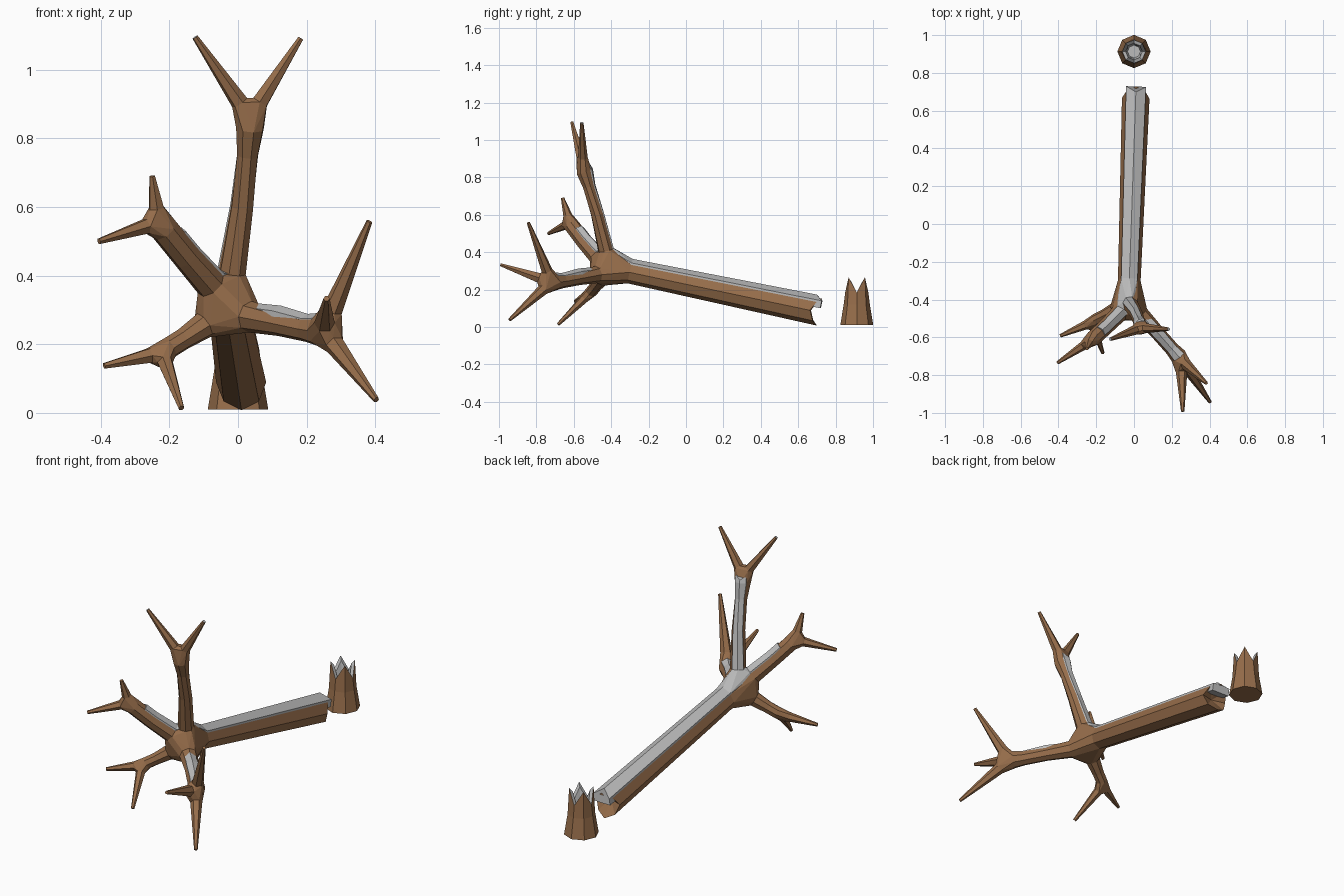
import bpy, bmesh
from math import cos, sin, tau
from mathutils import Vector

cube = bpy.data.objects.get("Cube")
if cube:
    bpy.data.objects.remove(cube)


def material(name, rgb):
    mat = bpy.data.materials.new(name)
    mat.use_nodes = True
    mat.diffuse_color = (*rgb, 1)
    mat.node_tree.nodes["Principled BSDF"].inputs["Base Color"].default_value = (*rgb, 1)
    return mat


BARK = material("brown bark", (0.31, 0.155, 0.07))
SNOW = material("grey snow", (0.5, 0.5, 0.5))


def finish(name, bm, *mats):
    bmesh.ops.recalc_face_normals(bm, faces=bm.faces[:])
    mesh = bpy.data.meshes.new(name)
    bm.to_mesh(mesh)
    bm.free()
    for m in mats:
        mesh.materials.append(m)
    obj = bpy.data.objects.new(name, mesh)
    bpy.context.collection.objects.link(obj)
    return obj


OCTAGON = [(cos(i * tau / 8), sin(i * tau / 8)) for i in range(8)]
HEXAGON = [(cos(i * tau / 6), sin(i * tau / 6)) for i in range(6)]
DRIFT = [(-0.72, 0.3), (-0.72, 0.85), (0, 1.22), (0.72, 0.85), (0.72, 0.3)]


def frame(axis):
    """Sideways and upward directions square to the axis."""
    side = axis.cross(Vector((0, 0, 1))).normalized()
    return side, side.cross(axis).normalized()


def section(centre, axis, radius, shape):
    side, up = frame(axis)
    return [centre + radius * (a * side + b * up) for a, b in shape]


def sections(path, radii, shape):
    pts = [Vector(p) for p in path]
    out = []
    for i, p in enumerate(pts):
        axis = (pts[min(i + 1, len(pts) - 1)] - pts[max(i - 1, 0)]).normalized()
        out.append(section(p, axis, radii[i], shape))
    return out


def loft(bm, rings):
    """Skin a list of rings; returns the end cap."""
    rows = [[bm.verts.new(p) for p in r] for r in rings]
    n = len(rows[0])
    for a, b in zip(rows, rows[1:]):
        for i in range(n):
            j = (i + 1) % n
            bm.faces.new((a[i], a[j], b[j], b[i]))
    bm.faces.new(rows[0])
    return bm.faces.new(rows[-1])


def hull(bm, points):
    """Wrap a joint around the ends of the limbs that meet there."""
    verts = [bm.verts.new(p) for p in points]
    res = bmesh.ops.convex_hull(bm, input=verts)
    spare = {v for v in res["geom_interior"] + res["geom_unused"]
             if isinstance(v, bmesh.types.BMVert)}
    bmesh.ops.delete(bm, geom=list(spare), context='VERTS')


def limb(name, path, radii, fork, tips, reach, spike_r, snowy_tips=False):
    """A branch with a webbed fork and tapering spikes; returns its root ring."""
    bm = bmesh.new()
    rings = sections(path, radii, OCTAGON)
    loft(bm, rings)
    joint = list(rings[-1])
    fork = Vector(fork)
    for tip in map(Vector, tips):
        axis = (tip - fork).normalized()
        spike = sections([fork + axis * reach, tip], [spike_r, 0.009], HEXAGON)
        cap = loft(bm, spike)
        cap.material_index = int(snowy_tips)
        joint += spike[0]
    hull(bm, joint)
    finish(name, bm, BARK, SNOW)
    return rings[0]


def drift(name, path, radii, notch=0.0):
    """A ridged strip of snow lying on a limb; returns its first section."""
    rings = sections(path, radii, DRIFT)
    axis = (Vector(path[-1]) - Vector(path[-2])).normalized()
    rings[-1][2] -= axis * notch
    bm = bmesh.new()
    loft(bm, rings)
    finish(name, bm, SNOW)
    return rings[0]


# Branches
upper = [(-0.017, -0.43, 0.41), (0.012, -0.475, 0.60), (0.028, -0.52, 0.75), (0.035, -0.545, 0.83)]
upper_r = [0.041, 0.034, 0.032, 0.042]
right = [(-0.08, -0.475, 0.375), (-0.15, -0.545, 0.455), (-0.215, -0.605, 0.535)]
right_r = [0.046, 0.042, 0.042]
left = [(0.035, -0.48, 0.28), (0.12, -0.57, 0.262), (0.20, -0.66, 0.245), (0.235, -0.70, 0.24)]
left_r = [0.046, 0.038, 0.038, 0.045]
low = [(-0.10, -0.455, 0.255), (-0.16, -0.485, 0.215), (-0.20, -0.505, 0.19)]
low_r = [0.04, 0.032, 0.032]

hub = [Vector((-0.035, -0.49, 0.31))]
hub += limb("upper_branch", upper, upper_r, (0.035, -0.55, 0.86),
            [(-0.125, -0.61, 1.095), (0.183, -0.557, 1.092)], 0.055, 0.026, True)
hub += limb("right_branch", right, right_r, (-0.232, -0.62, 0.555),
            [(-0.25, -0.66, 0.69), (-0.405, -0.735, 0.50)], 0.045, 0.024)
hub += limb("left_branch", left, left_r, (0.25, -0.72, 0.24),
            [(0.383, -0.843, 0.558), (0.403, -0.943, 0.038), (0.258, -0.992, 0.333)], 0.07, 0.03)
hub += limb("low_branch", low, low_r, (-0.222, -0.52, 0.175),
            [(-0.39, -0.592, 0.137), (-0.165, -0.683, 0.014)], 0.04, 0.024)

# Fallen trunk with a splintered end
trunk = [(-0.025, -0.30, 0.292), (0.01, 0.69, 0.084)]
trunk_r = [0.06, 0.073]
rings = sections(trunk, trunk_r, OCTAGON)
hub += rings[0]
axis = (Vector(trunk[1]) - Vector(trunk[0])).normalized()
rings[1] = [p - axis * 0.025 * (a * a - b * b) for p, (a, b) in zip(rings[1], OCTAGON)]
bm = bmesh.new()
cap = loft(bm, rings)
core = bmesh.ops.poke(bm, faces=[cap])["verts"][0]
core.co -= axis * 0.05
finish("trunk", bm, BARK)

bm = bmesh.new()
hull(bm, hub)
finish("trunk_crown", bm, BARK)

# Snow drifts, joined over the crown
trunk_snow = [trunk[0], (0.0105, 0.715, 0.079)]
corner = drift("trunk_snow", trunk_snow, trunk_r, 0.035)
corner += drift("upper_branch_snow", upper + [(0.037, -0.553, 0.868)], upper_r + [0.038], 0.02)
corner += drift("right_branch_snow", right[:2] + [(-0.19, -0.582, 0.503)], right_r)
bm = bmesh.new()
hull(bm, corner)
finish("crown_snow", bm, SNOW)
drift("left_branch_snow", left + [(0.262, -0.72, 0.25)],
      [0.034, 0.042, 0.036, 0.042, 0.036])

# Stump with a jagged rim and snow inside
bm = bmesh.new()
rows = []
for radius, z, jag in [(0.088, 0.01, 0), (0.07, 0.12, 0), (0.062, 0.225, 0.04),
                       (0.044, 0.215, 0.03), (0.034, 0.17, 0)]:
    rows.append([bm.verts.new((radius * a, 0.913 + radius * b,
                               z + jag * (1 if i % 2 else -1)))
                 for i, (a, b) in enumerate(OCTAGON)])
for k, (lower, higher) in enumerate(zip(rows, rows[1:])):
    for i in range(8):
        j = (i + 1) % 8
        f = bm.faces.new((lower[i], lower[j], higher[j], higher[i]))
        f.material_index = int(k >= 2)
bm.faces.new(rows[0])
bm.faces.new(rows[-1]).material_index = 1
finish("stump", bm, BARK, SNOW)
